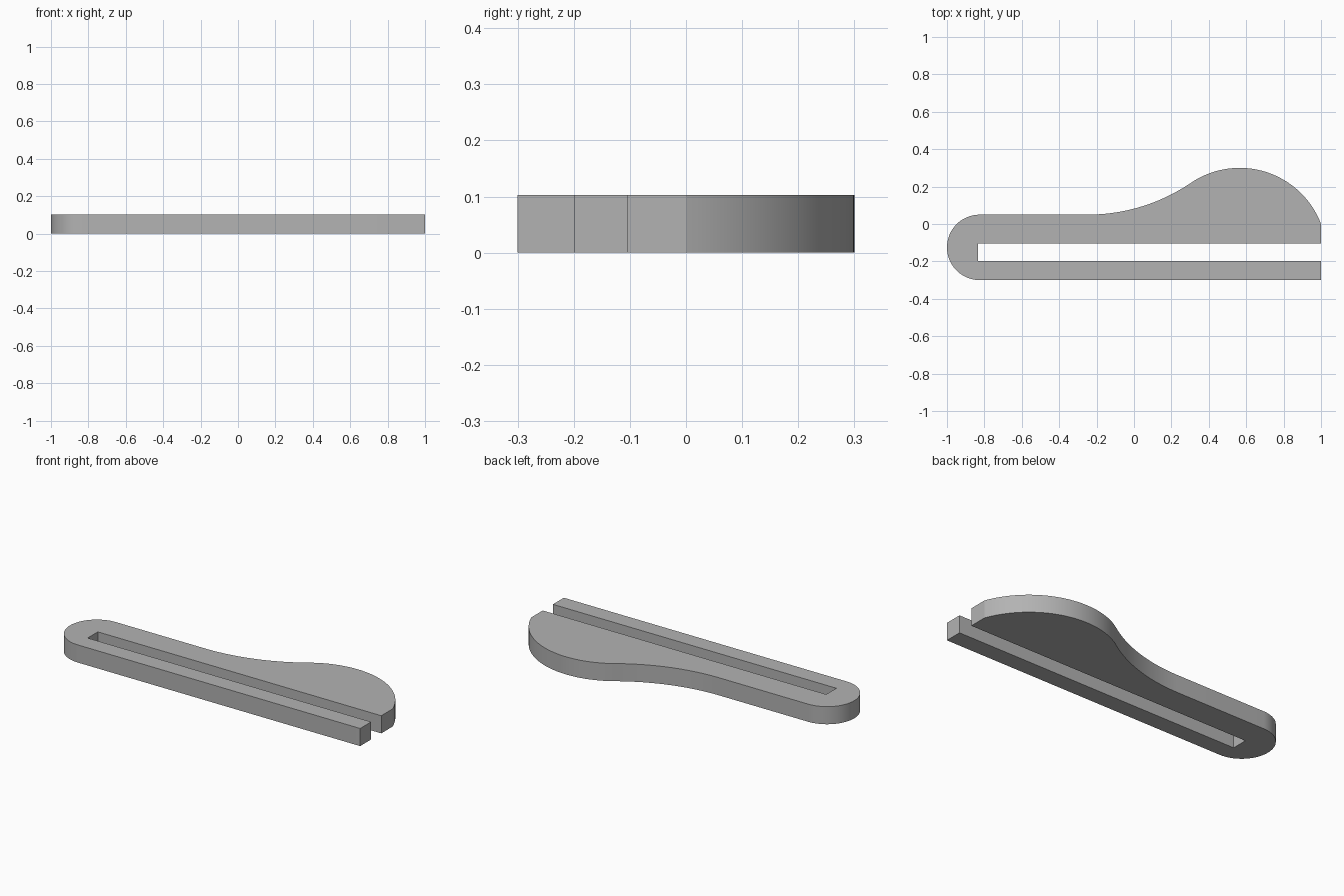
import bpy, bmesh, math

cube = bpy.data.objects.get("Cube")
if cube:
    bpy.data.objects.remove(cube, do_unlink=True)

HEIGHT = 0.103
LOW, FLAT, TOP = -0.3, 0.05, 0.3          # edges along y
SLOT_LOW, SLOT_HIGH, SLOT_END = -0.199, -0.105, -0.833


def arc(cx, cy, r, start, end, steps):
    """Points on a circle arc, angles in radians."""
    return [(cx + r * math.cos(start + (end - start) * i / steps),
             cy + r * math.sin(start + (end - start) * i / steps))
            for i in range(steps + 1)]


# Rounded closed end
end_r = (FLAT - LOW) / 2
closed_end = arc(end_r - 1, LOW + end_r, end_r, -math.pi / 2, -math.pi * 1.5, 32)

# Lobe circle meets the open end at (1, 0)
lobe_x = 0.565
half = 1 - lobe_x
lobe_r = (half ** 2 + TOP ** 2) / (2 * TOP)
lobe_y = TOP - lobe_r

# Concave neck is tangent to both the straight edge and the lobe
neck_x = -0.25
dx, dy = lobe_x - neck_x, FLAT - lobe_y
neck_r = (dx ** 2 + dy ** 2 - lobe_r ** 2) / (2 * (lobe_r - dy))
join = math.atan2(FLAT + neck_r - lobe_y, -dx)
neck = arc(neck_x, FLAT + neck_r, neck_r, -math.pi / 2, join - math.pi, 24)
lobe = arc(lobe_x, lobe_y, lobe_r, join, math.atan2(-lobe_y, half), 40)

# Slotted outline, clockwise from the open end of the straight arm
outline = ([(1, SLOT_LOW), (1, LOW)] + closed_end + neck + lobe[1:]
           + [(1, SLOT_HIGH), (SLOT_END, SLOT_HIGH), (SLOT_END, SLOT_LOW)])

# Extrude the outline into a plate
bm = bmesh.new()
base = bm.faces.new([bm.verts.new((x, y, 0)) for x, y in outline])
top = bmesh.ops.extrude_face_region(bm, geom=[base], use_keep_orig=True)
bmesh.ops.translate(bm, vec=(0, 0, HEIGHT),
                    verts=[v for v in top["geom"] if isinstance(v, bmesh.types.BMVert)])
bmesh.ops.recalc_face_normals(bm, faces=bm.faces)
mesh = bpy.data.meshes.new("slotted_clip")
bm.to_mesh(mesh)
bm.free()

clip = bpy.data.objects.new("slotted_clip", mesh)
bpy.context.collection.objects.link(clip)

# Plain grey
grey = bpy.data.materials.new("plain_grey")
grey.use_nodes = True
colour = (0.45, 0.45, 0.45, 1)
grey.diffuse_color = colour
grey.node_tree.nodes["Principled BSDF"].inputs["Base Color"].default_value = colour
mesh.materials.append(grey)

# Smooth curved walls, sharp corners
bpy.ops.object.select_all(action="DESELECT")
clip.select_set(True)
bpy.context.view_layer.objects.active = clip
bpy.ops.object.shade_smooth_by_angle(angle=math.radians(15))
